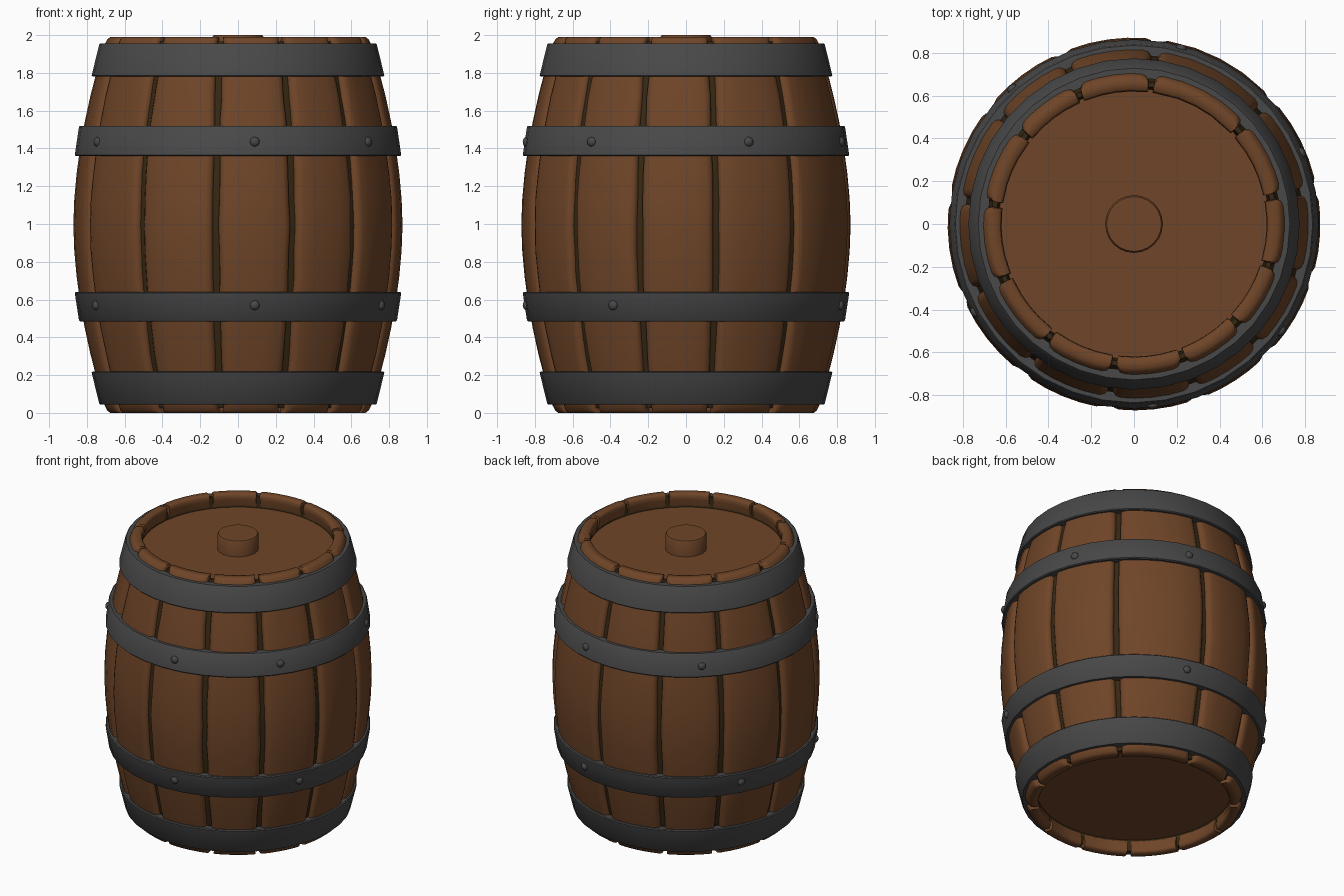
import bpy, bmesh, math, random
from mathutils import Vector, Matrix

if "Cube" in bpy.data.objects:
    bpy.data.objects.remove(bpy.data.objects["Cube"])

random.seed(4)


def material(name, r, g, b):
    m = bpy.data.materials.new(name)
    m.diffuse_color = (r, g, b, 1)
    m.use_nodes = True
    m.node_tree.nodes["Principled BSDF"].inputs["Base Color"].default_value = m.diffuse_color
    return m


WOOD = material("brown wood", 0.16, 0.06, 0.021)
IRON = material("dark iron", 0.065, 0.065, 0.065)
GAP = material("dark seam", 0.036, 0.02, 0.006)

MID, TOP = 0.995, 1.99


def belly(z):
    """Outer radius of the barrel at a height."""
    return 0.872 - 0.178 * abs((z - MID) / MID) ** 1.8


def finish(bm, name, mat, angle=40):
    bmesh.ops.remove_doubles(bm, verts=bm.verts, dist=1e-5)
    bmesh.ops.recalc_face_normals(bm, faces=bm.faces)
    me = bpy.data.meshes.new(name)
    bm.to_mesh(me)
    bm.free()
    me.materials.append(mat)
    ob = bpy.data.objects.new(name, me)
    bpy.context.collection.objects.link(ob)
    bpy.ops.object.select_all(action='DESELECT')
    ob.select_set(True)
    bpy.context.view_layer.objects.active = ob
    bpy.ops.object.shade_smooth_by_angle(angle=math.radians(angle))
    return ob


def lathe(name, profile, mat, sides, closed=False):
    """Spin an (r, z) profile about the z axis."""
    bm = bmesh.new()
    rings = []
    for i in range(sides):
        a = math.tau * i / sides
        rings.append([bm.verts.new((r * math.cos(a), r * math.sin(a), z)) for r, z in profile])
    n = len(profile)
    for i in range(sides):
        p, q = rings[i], rings[(i + 1) % sides]
        for j in range(n if closed else n - 1):
            k = (j + 1) % n
            bm.faces.new((p[j], q[j], q[k], p[k]))
    bmesh.ops.dissolve_degenerate(bm, dist=1e-5, edges=bm.edges)
    return finish(bm, name, mat)


def stave(index, a0, a1):
    """One bowed plank with rounded long edges and ends."""
    bm = bmesh.new()
    levels = [0, 0.012, 0.04] + [0.04 + 1.91 * i / 14 for i in range(1, 14)] + [1.95, 1.978, TOP]
    rings = []
    for z in levels:
        r = belly(z)
        end = min(z, TOP - z)
        inset = 0.018 if end < 0.005 else 0.006 if end < 0.02 else 0
        thick = r - 0.62 if end < 0.15 else 0.08
        gap = 0.014 + random.uniform(-0.003, 0.004)
        # (distance from the side edge, depth below the outer surface)
        side = [(0, thick), (0, 0.04), (0.004, 0.022), (0.016, 0.008), (0.04, 0.001)]
        pts = []
        for s, d in side:
            d = min(max(d, inset), thick - inset * 0.6)
            pts.append((a0 + (gap + s) / r, r - d))
        for t in (0.3, 0.5, 0.7):
            pts.append((a0 + (a1 - a0) * t, r - inset))
        for s, d in reversed(side):
            d = min(max(d, inset), thick - inset * 0.6)
            pts.append((a1 - (gap + s) / r, r - d))
        for t in (0.7, 0.5, 0.3):
            pts.append((a0 + (a1 - a0) * t, r - thick + inset * 0.6))
        rings.append([bm.verts.new((q * math.cos(a), q * math.sin(a), z)) for a, q in pts])
    n = len(rings[0])
    for p, q in zip(rings, rings[1:]):
        for j in range(n):
            k = (j + 1) % n
            bm.faces.new((p[j], p[k], q[k], q[j]))
    # end caps as quads between the outer and inner arcs
    for ring in (rings[0], rings[-1]):
        bm.faces.new(ring)
    caps = [f for f in bm.faces if len(f.verts) > 4]
    bmesh.ops.triangulate(bm, faces=caps)
    finish(bm, f"stave_{index + 1}", WOOD, 60)


# Staves of uneven width, given by the angles of their seams
seams = [11, 42, 83, 113, 141, 172, 203, 233, 262, 290, 316, 343, 371]
for i in range(12):
    stave(i, math.radians(seams[i]), math.radians(seams[i + 1]))

# Dark core that shows through the seams
outer = [(belly(z) - 0.034, z) for z in [0.025 + 1.94 * i / 16 for i in range(17)]]
lathe("seam_core", [(0, 0.11), (0.635, 0.11), (0.645, 0.025)] + outer
      + [(0.645, 1.965), (0.635, 1.88), (0, 1.88)], GAP, 72)

# Recessed heads and the plug
lathe("bottom_head", [(0, 0.1), (0.634, 0.1)], WOOD, 48)
lathe("top_head", [(0, 1.89), (0.634, 1.89)], WOOD, 48)
lathe("plug", [(0, 1.87), (0.135, 1.87), (0.135, 1.99), (0.128, 2.0), (0, 2.0)], WOOD, 24)


def hoop(name, z0, r0, z1, r1):
    """Iron band with a slightly softened outer edge."""
    b, t = 0.006, 0.05
    lathe(name, [(r0 - t, z0), (r0 - b, z0), (r0, z0 + b),
                 (r1, z1 - b), (r1 - b, z1), (r1 - t, z1)], IRON, 36, closed=True)


hoop("bottom_hoop", 0.045, 0.735, 0.22, 0.775)
hoop("lower_middle_hoop", 0.485, 0.842, 0.64, 0.864)
hoop("upper_middle_hoop", 1.36, 0.864, 1.52, 0.842)
hoop("top_hoop", 1.78, 0.775, 1.955, 0.735)


def rivets(name, z, angles):
    """Domed rivet heads around a hoop."""
    bm = bmesh.new()
    for deg in angles:
        a = math.radians(deg)
        d = Vector((math.cos(a), math.sin(a), 0))
        rot = d.to_track_quat('Z', 'Y').to_matrix().to_4x4()
        mat = Matrix.Translation(d * 0.851 + Vector((0, 0, z))) @ rot @ Matrix.Diagonal((1, 1, 0.7, 1))
        bmesh.ops.create_uvsphere(bm, u_segments=12, v_segments=8, radius=0.026, matrix=mat)
    finish(bm, name, IRON)


rivets("upper_rivets", 1.435, [23, 75, 132, 209, 276, 324])
rivets("lower_rivets", 0.57, [74, 150, 208, 276, 333])
